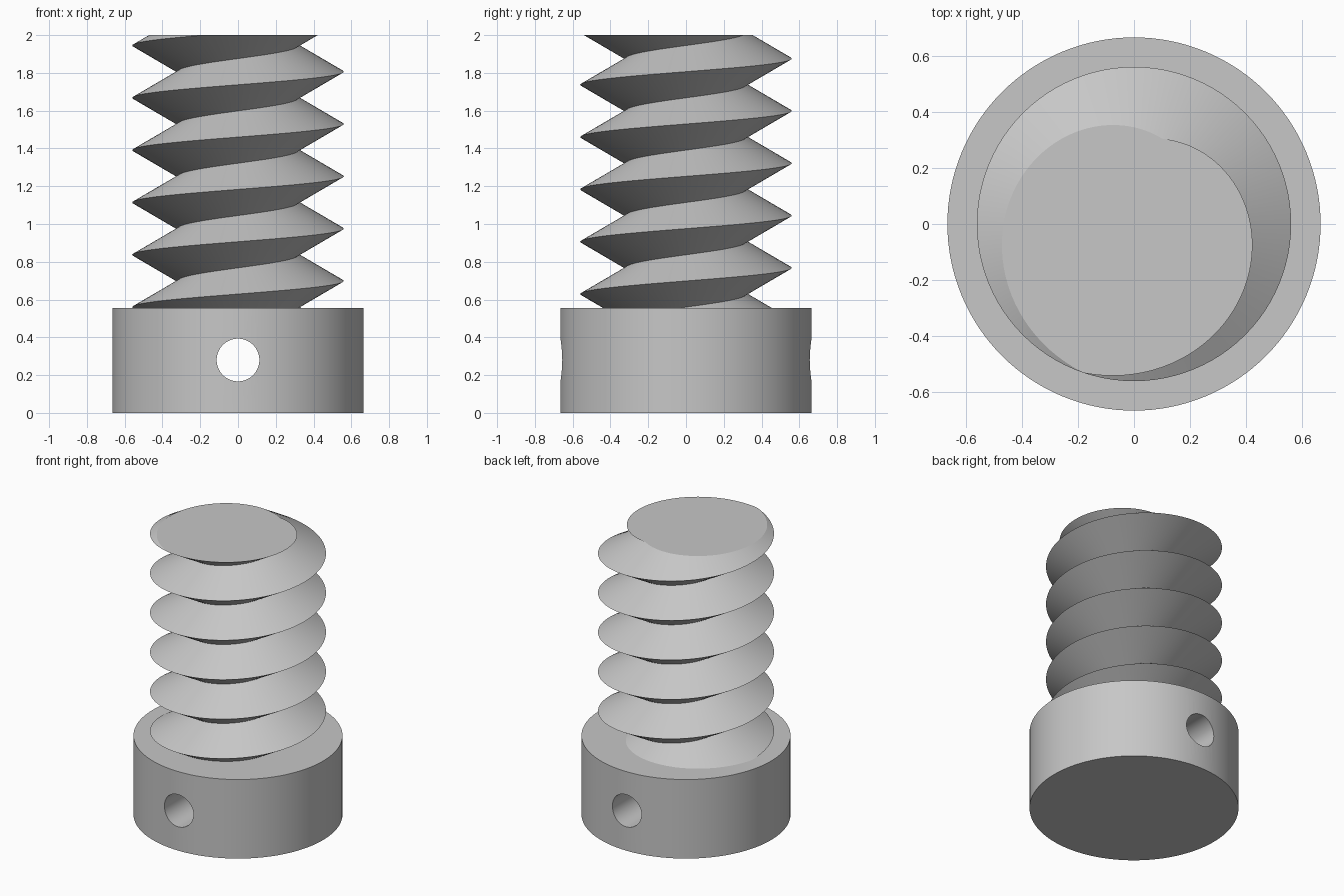
import bpy, bmesh, math
from mathutils import Matrix

cube = bpy.data.objects.get("Cube")
if cube:
    bpy.data.objects.remove(cube, do_unlink=True)

HEAD_R, HEAD_H = 0.665, 0.555
HOLE_R, HOLE_Z = 0.113, 0.28
CREST_R, ROOT_R, PITCH = 0.56, 0.32, 0.277
TOP, STEPS, TURNS = 2.0, 96, 9

steel = bpy.data.materials.new("grey_steel")
steel.use_nodes = True
color = (0.57, 0.57, 0.57, 1)
steel.diffuse_color = color
steel.node_tree.nodes["Principled BSDF"].inputs["Base Color"].default_value = color


def make_object(name, bm):
    bmesh.ops.recalc_face_normals(bm, faces=bm.faces)
    mesh = bpy.data.meshes.new(name)
    bm.to_mesh(mesh)
    bm.free()
    mesh.materials.append(steel)
    obj = bpy.data.objects.new(name, mesh)
    bpy.context.collection.objects.link(obj)
    return obj


def cylinder(name, radius, depth, sides, matrix):
    bm = bmesh.new()
    bmesh.ops.create_cone(bm, cap_ends=True, segments=sides, radius1=radius,
                          radius2=radius, depth=depth, matrix=matrix)
    return make_object(name, bm)


def activate(obj):
    bpy.ops.object.select_all(action='DESELECT')
    obj.select_set(True)
    bpy.context.view_layer.objects.active = obj


def smooth(obj):
    activate(obj)
    bpy.ops.object.shade_smooth_by_angle(angle=math.radians(18))


# Round head with a cross hole running front to back
head = cylinder("head", HEAD_R, HEAD_H, 128, Matrix.Translation((0, 0, HEAD_H / 2)))
cutter = cylinder("hole_cutter", HOLE_R, 2, 64,
                  Matrix.Translation((0, 0, HOLE_Z)) @ Matrix.Rotation(math.pi / 2, 4, 'X'))
cutter.hide_render = True
cut = head.modifiers.new("cross_hole", 'BOOLEAN')
cut.operation = 'DIFFERENCE'
cut.solver = 'EXACT'
cut.object = cutter
activate(head)
bpy.ops.object.modifier_apply(modifier=cut.name)
bpy.data.objects.remove(cutter, do_unlink=True)
smooth(head)

# Sharp V thread: helical root and crest lines joined by two flanks
bm = bmesh.new()
roots, crests = [], []
for i in range(STEPS * TURNS + 1):
    a = math.pi + math.tau * i / STEPS
    z = HEAD_H + 0.005 + PITCH * (i / STEPS - 2)
    c, s = math.cos(a), math.sin(a)
    roots.append(bm.verts.new((ROOT_R * c, ROOT_R * s, z - PITCH / 2)))
    crests.append(bm.verts.new((CREST_R * c, CREST_R * s, z)))
for i in range(STEPS * (TURNS - 1)):
    j = i + STEPS
    bm.faces.new((roots[i], roots[i + 1], crests[i + 1], crests[i]))
    bm.faces.new((crests[i], crests[i + 1], roots[j + 1], roots[j]))

# Trim the thread flat at the top and inside the head, then cap both ends
for height, direction in ((TOP, 1), (HEAD_H - 0.05, -1)):
    result = bmesh.ops.bisect_plane(
        bm, geom=bm.verts[:] + bm.edges[:] + bm.faces[:], dist=1e-6,
        plane_co=(0, 0, height), plane_no=(0, 0, direction), clear_outer=True)
    rim = [e for e in result["geom_cut"] if isinstance(e, bmesh.types.BMEdge)]
    bmesh.ops.edgeloop_fill(bm, edges=rim)
loose = [v for v in bm.verts if not v.link_faces]
bmesh.ops.delete(bm, geom=loose, context='VERTS')
smooth(make_object("threaded_shaft", bm))
